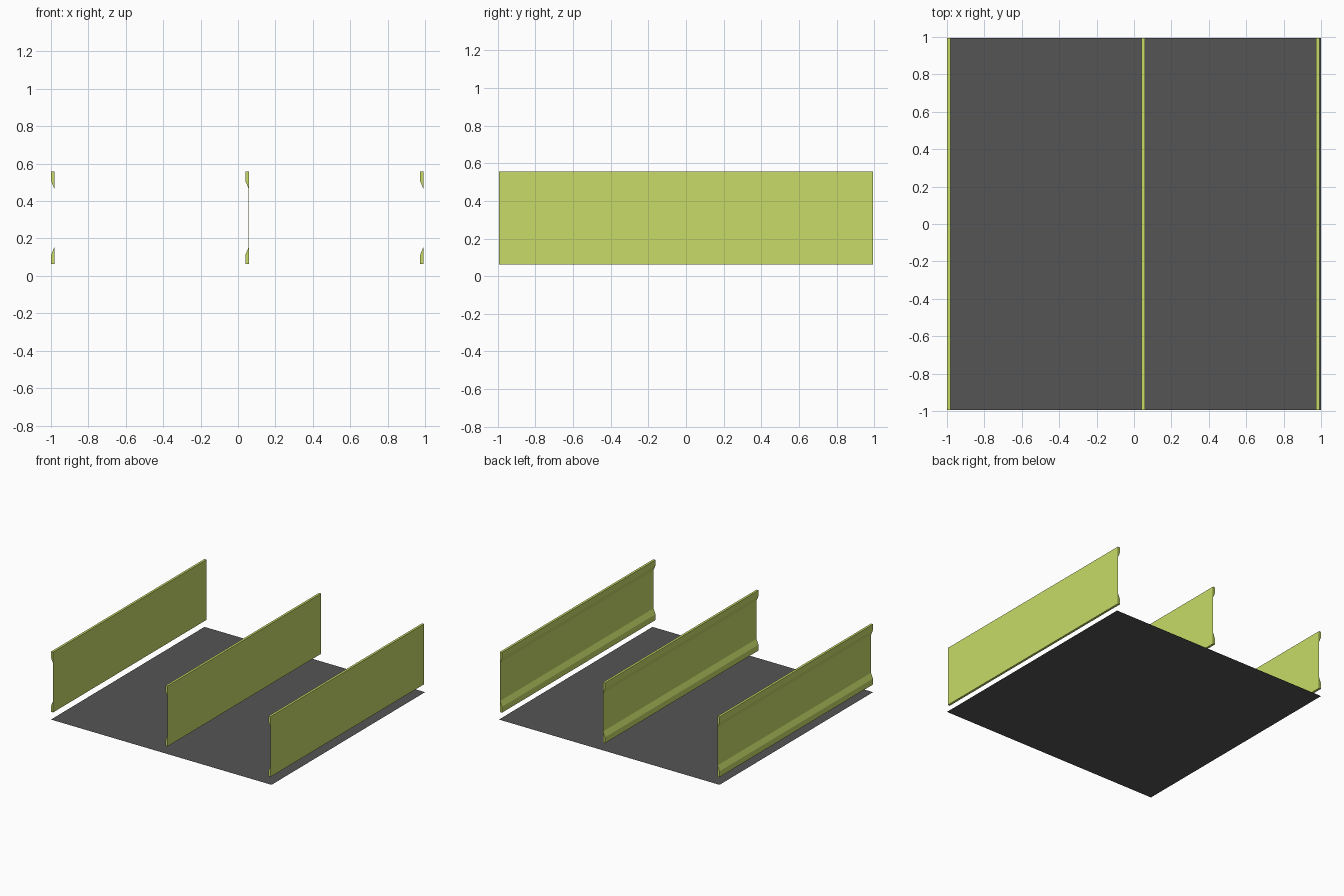
import bpy
import bmesh

if "Cube" in bpy.data.objects:
    bpy.data.objects.remove(bpy.data.objects["Cube"])

HALF_Y = 0.994


def material(name, color):
    m = bpy.data.materials.new(name)
    m.diffuse_color = color
    m.use_nodes = True
    m.node_tree.nodes["Principled BSDF"].inputs["Base Color"].default_value = m.diffuse_color
    return m


def make_object(name, bm, mat):
    bmesh.ops.recalc_face_normals(bm, faces=bm.faces[:])
    mesh = bpy.data.meshes.new(name)
    bm.to_mesh(mesh)
    bm.free()
    mesh.materials.append(mat)
    obj = bpy.data.objects.new(name, mesh)
    bpy.context.collection.objects.link(obj)
    return obj


green = material("lime_panel", (0.57, 0.71, 0.14, 1))
dark = material("dark_floor", (0.09, 0.09, 0.09, 1))

# Floor: single flat sheet on the ground
bm = bmesh.new()
corners = [(-1, -HALF_Y, 0), (1, -HALF_Y, 0), (1, HALF_Y, 0), (-1, HALF_Y, 0)]
bm.faces.new([bm.verts.new(c) for c in corners])
make_object("floor", bm, dark)

# Barrier half profile: thick flange tapering into a very thin web
# (x measured from the flat right-hand face, z from mid height)
MID_Z = 0.31
THICK = 0.019
WEB = 0.001
half = [(-WEB, 0.156), (-THICK, 0.199), (-THICK, 0.247), (0, 0.247)]
profile = half + [(x, -z) for x, z in reversed(half)]


def barrier(name, face_x):
    bm = bmesh.new()
    face = bm.faces.new([bm.verts.new((face_x + x, -HALF_Y, MID_Z + z))
                         for x, z in profile])
    ext = bmesh.ops.extrude_face_region(bm, geom=[face], use_keep_orig=True)
    moved = [g for g in ext["geom"] if isinstance(g, bmesh.types.BMVert)]
    bmesh.ops.translate(bm, verts=moved, vec=(0, 2 * HALF_Y, 0))
    return make_object(name, bm, green)


# Three parallel barriers, all facing the same way
for name, x in (("left_barrier", -0.981), ("middle_barrier", 0.058),
                ("right_barrier", 0.992)):
    barrier(name, x)
